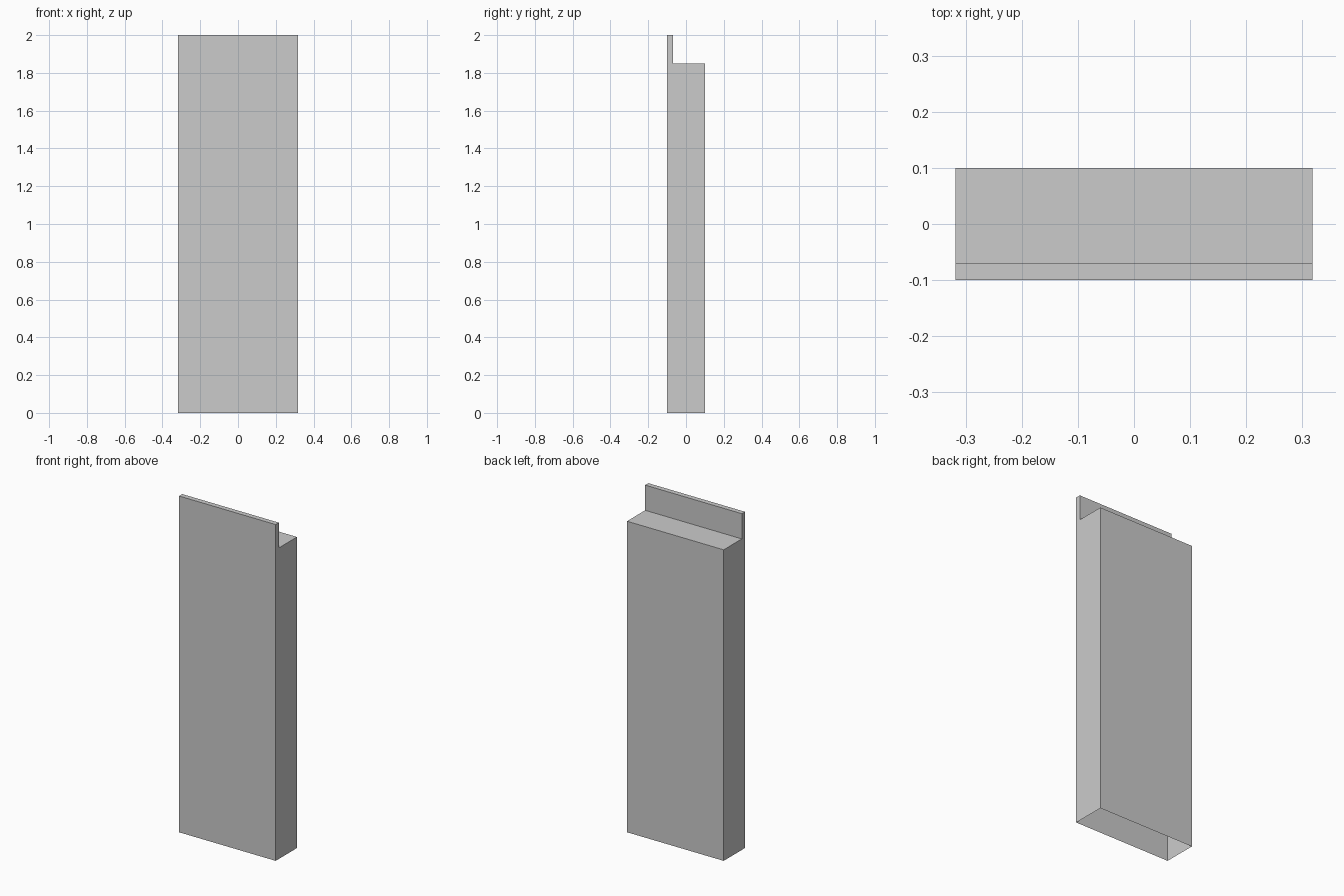
import bpy, bmesh

if "Cube" in bpy.data.objects:
    bpy.data.objects.remove(bpy.data.objects["Cube"])

HALF_W = 0.318

# Side profile (y, z): tall panel with a thin upright lip along the front top
profile = [(-0.10, 0.0), (0.10, 0.0), (0.10, 1.85),
           (-0.07, 1.85), (-0.07, 2.0), (-0.10, 2.0)]

bm = bmesh.new()
side = bm.faces.new([bm.verts.new((-HALF_W, y, z)) for y, z in profile])

# Extrude the profile across the width
ext = bmesh.ops.extrude_face_region(bm, geom=[side], use_keep_orig=True)
verts = [g for g in ext["geom"] if isinstance(g, bmesh.types.BMVert)]
bmesh.ops.translate(bm, verts=verts, vec=(2 * HALF_W, 0, 0))
bmesh.ops.recalc_face_normals(bm, faces=bm.faces)

# The underside is open
bottom = [f for f in bm.faces if all(v.co.z < 1e-4 for v in f.verts)]
bmesh.ops.delete(bm, geom=bottom, context='FACES_ONLY')

mesh = bpy.data.meshes.new("stepped_panel")
bm.to_mesh(mesh)
bm.free()
panel = bpy.data.objects.new("stepped_panel", mesh)
bpy.context.collection.objects.link(panel)
